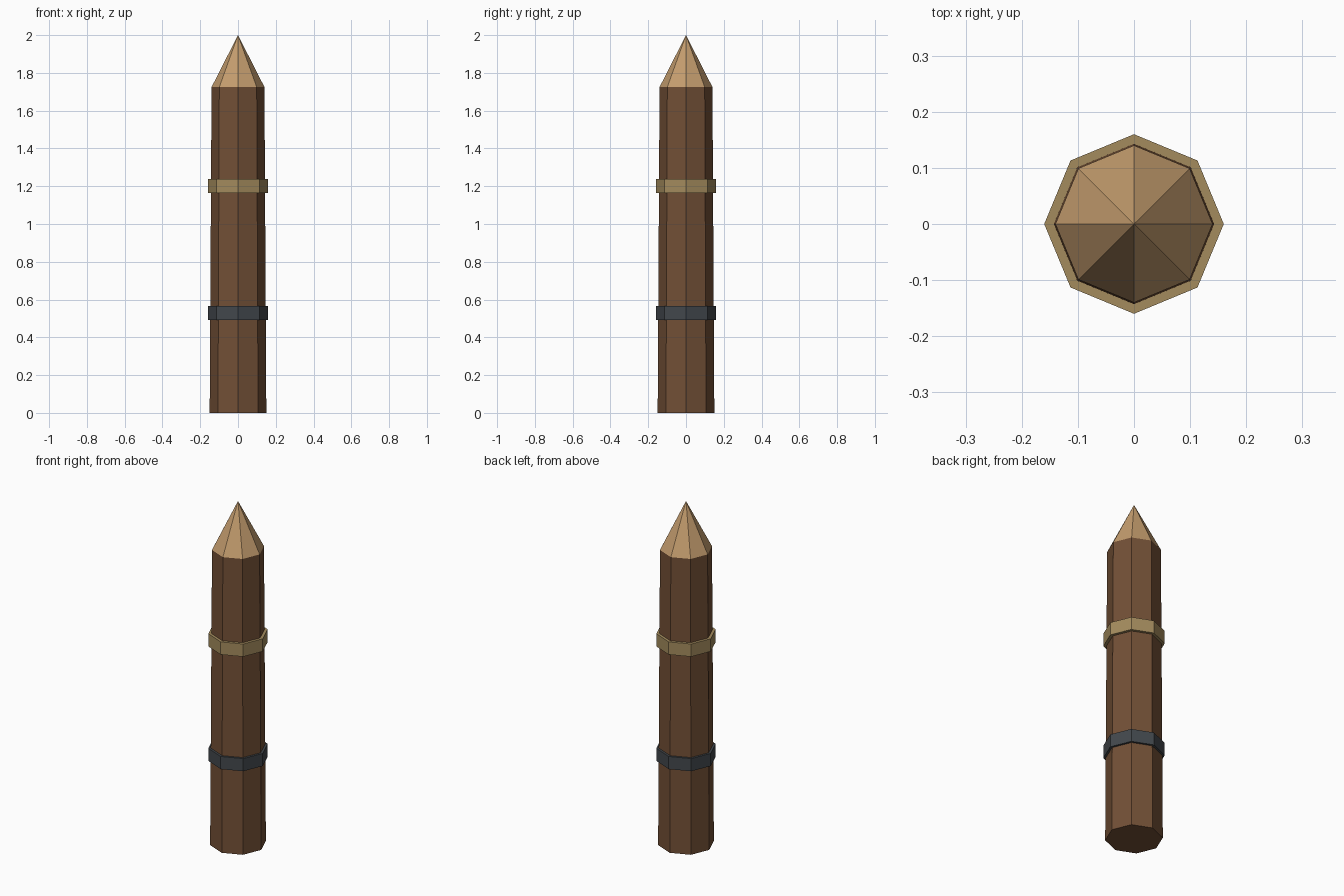
import bpy
from math import cos, sin, pi

if "Cube" in bpy.data.objects:
    bpy.data.objects.remove(bpy.data.objects["Cube"])

SIDES = 8


def material(name, rgb):
    m = bpy.data.materials.new(name)
    m.diffuse_color = (*rgb, 1)
    m.use_nodes = True
    m.node_tree.nodes["Principled BSDF"].inputs["Base Color"].default_value = m.diffuse_color
    return m


def add_mesh(name, verts, faces, mat):
    me = bpy.data.meshes.new(name)
    me.from_pydata(verts, [], faces)
    me.materials.append(mat)
    ob = bpy.data.objects.new(name, me)
    bpy.context.collection.objects.link(ob)
    return ob


def ring(r, z):
    return [(r * cos(2 * pi * i / SIDES), r * sin(2 * pi * i / SIDES), z) for i in range(SIDES)]


def bridge(a, b):
    # quads between two rings given by their index
    return [(a * SIDES + i, a * SIDES + (i + 1) % SIDES,
             b * SIDES + (i + 1) % SIDES, b * SIDES + i) for i in range(SIDES)]


bark = material("bark", (0.17, 0.08, 0.037))
cut_wood = material("cut_wood", (0.55, 0.335, 0.155))
rope = material("rope", (0.37, 0.26, 0.11))
iron = material("iron", (0.055, 0.064, 0.073))

BASE_R, TOP_R, SHOULDER = 0.15, 0.14, 1.725

# Tapered octagonal shaft
add_mesh("shaft", ring(BASE_R, 0) + ring(TOP_R, SHOULDER),
         bridge(0, 1) + [tuple(reversed(range(SIDES))), tuple(range(SIDES, 2 * SIDES))], bark)

# Sharpened point
add_mesh("sharpened_tip", ring(TOP_R, SHOULDER) + [(0, 0, 2)],
         [(i, (i + 1) % SIDES, SIDES) for i in range(SIDES)] + [tuple(reversed(range(SIDES)))], cut_wood)


# Bands wrapped around the shaft, inner face set just into the wood
def band(name, z0, z1, mat, r=0.16, inner=0.138):
    verts = ring(r, z0) + ring(r, z1) + ring(inner, z1) + ring(inner, z0)
    add_mesh(name, verts, bridge(0, 1) + bridge(1, 2) + bridge(2, 3) + bridge(3, 0), mat)


band("lower_band", 0.493, 0.567, iron)
band("upper_band", 1.163, 1.237, rope)
